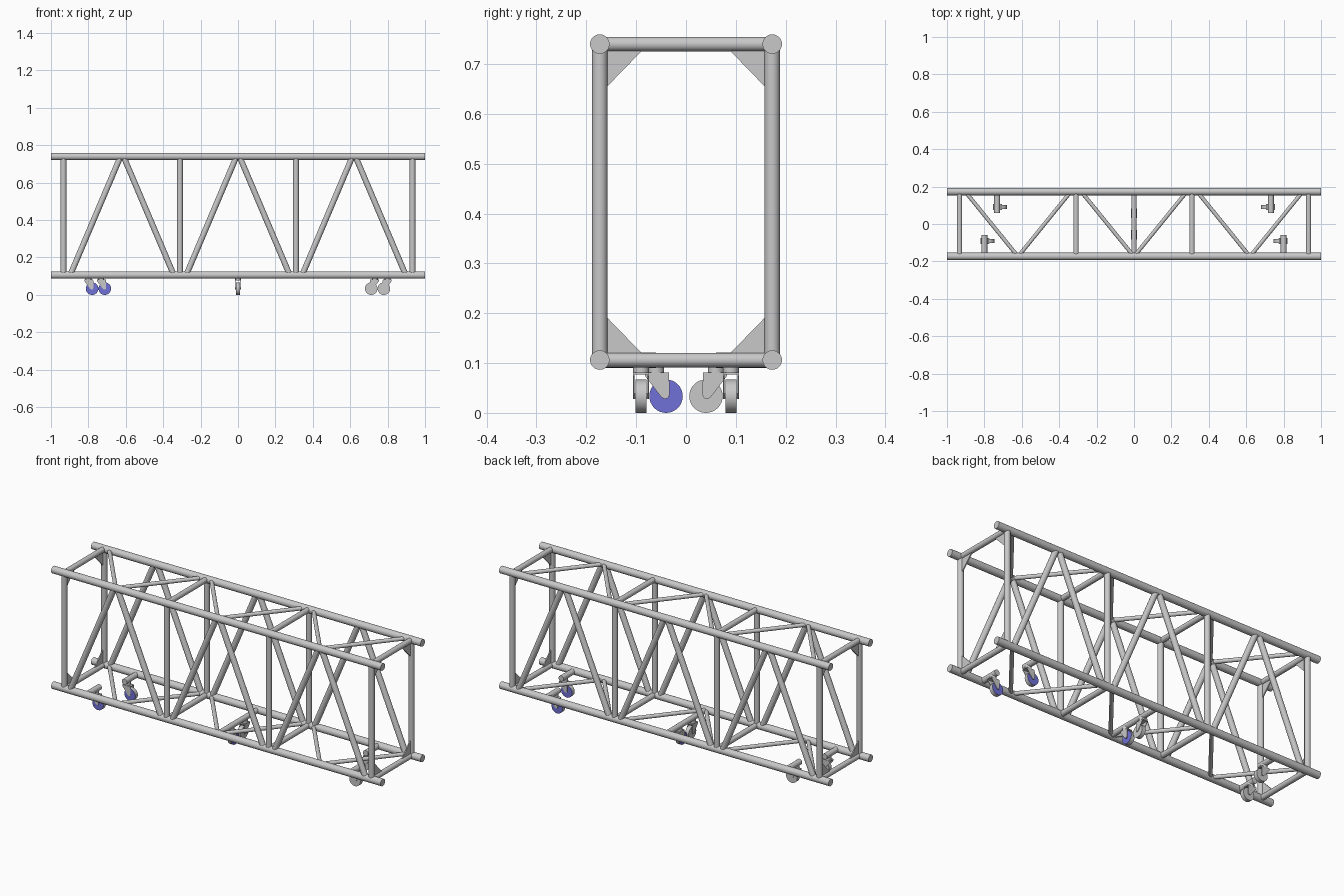
import bpy, bmesh, math
from mathutils import Vector, Matrix

cube = bpy.data.objects.get("Cube")
if cube:
    bpy.data.objects.remove(cube)


def make_material(name, color):
    mat = bpy.data.materials.new(name)
    mat.use_nodes = True
    mat.diffuse_color = color
    mat.node_tree.nodes["Principled BSDF"].inputs["Base Color"].default_value = color
    return mat


METAL = make_material("aluminium grey", (0.58, 0.58, 0.58, 1))
BLUE = make_material("wheel blue", (0.16, 0.16, 0.68, 1))

CHORD_Y, LOW, HIGH = 0.173, 0.106, 0.74
CHORD_R, BAR_R, THIN_R = 0.0195, 0.0155, 0.0105
FRAME_X, INNER_X, APEX_X = 0.933, 0.31, 0.62


def finish(name, bm, smooth=True):
    bmesh.ops.recalc_face_normals(bm, faces=bm.faces)
    mesh = bpy.data.meshes.new(name)
    bm.to_mesh(mesh)
    bm.free()
    mesh.materials.append(METAL)
    obj = bpy.data.objects.new(name, mesh)
    bpy.context.collection.objects.link(obj)
    if smooth:
        bpy.ops.object.select_all(action="DESELECT")
        obj.select_set(True)
        bpy.context.view_layer.objects.active = obj
        bpy.ops.object.shade_smooth_by_angle(angle=math.radians(35))
    return obj


def add_tube(bm, a, b, r, extend=0, segments=24):
    a, b = Vector(a), Vector(b)
    d = (b - a).normalized()
    a, b = a - d * extend, b + d * extend
    turn = d.to_track_quat("Z", "Y").to_matrix().to_4x4()
    bmesh.ops.create_cone(bm, cap_ends=True, segments=segments, radius1=r, radius2=r,
                          depth=(b - a).length,
                          matrix=Matrix.Translation((a + b) / 2) @ turn)


def add_plate(bm, outline, thickness):
    # Extrude an outline of 3D points along the given vector, centred
    t = Vector(thickness)
    face = bm.faces.new([bm.verts.new(Vector(p) - t / 2) for p in outline])
    new = bmesh.ops.extrude_face_region(bm, geom=[face])["geom"]
    bmesh.ops.translate(bm, vec=t, verts=[v for v in new if isinstance(v, bmesh.types.BMVert)])


# Zigzag as pairs (x at the wide end, x at the apex)
zigzag = []
for apex in (-APEX_X, 0, APEX_X):
    for s in (-1, 1):
        zigzag.append((apex + s * 0.27, apex + s * 0.013))

# Long chords
for side, y in (("front", -CHORD_Y), ("back", CHORD_Y)):
    for level, z in (("lower", LOW), ("upper", HIGH)):
        bm = bmesh.new()
        add_tube(bm, (-1, y, z), (1, y, z), CHORD_R, segments=32)
        finish(f"{side}_{level}_chord", bm)

    # Uprights and side bracing
    bm = bmesh.new()
    for x in (-FRAME_X, -INNER_X, INNER_X, FRAME_X):
        add_tube(bm, (x, y, LOW), (x, y, HIGH), BAR_R)
    finish(f"{side}_uprights", bm)
    bm = bmesh.new()
    for wide, tip in zigzag:
        add_tube(bm, (wide, y, LOW + 0.016), (tip, y, HIGH - 0.012), BAR_R, 0.01)
    finish(f"{side}_diagonals", bm)

# Cross bars and flat bracing, top and bottom
for level, z in (("lower", LOW), ("upper", HIGH)):
    bm = bmesh.new()
    xs = [-FRAME_X, -INNER_X, INNER_X, FRAME_X] + ([0] if level == "lower" else [])
    for x in xs:
        add_tube(bm, (x, -CHORD_Y, z), (x, CHORD_Y, z), BAR_R - 0.001)
    finish(f"{level}_cross_bars", bm)
    bm = bmesh.new()
    for wide, tip in zigzag:
        add_tube(bm, (wide, CHORD_Y - 0.015, z), (tip, 0.015 - CHORD_Y, z), THIN_R, 0.008)
    finish(f"{level}_diagonals", bm)

# Corner gussets of the end frames
bm = bmesh.new()
for x in (-FRAME_X, FRAME_X):
    for sy in (-1, 1):
        for z, sz in ((LOW, 1), (HIGH, -1)):
            y0, z0 = sy * (CHORD_Y - 0.012), z + sz * 0.012
            y1, z1 = sy * 0.09, z + sz * 0.084
            add_plate(bm, [(x, y0, z0), (x, y1, z0), (x, y1, z + sz * 0.015),
                           (x, sy * 0.157, z1), (x, y0, z1)], (0.006, 0, 0))
finish("corner_gussets", bm, False)

# Caster: trails towards local +x, painted wheel face on local -y
FORK = [(-0.022, 0.08), (0.026, 0.08), (0.027, 0.036), (0.023, 0.029),
        (0.016, 0.028), (0.01, 0.032), (-0.022, 0.074)]


def make_caster(name, x, y, angle):
    place = Matrix.Translation((x, y, 0)) @ Matrix.Rotation(angle, 4, "Z")
    bm = bmesh.new()
    add_tube(bm, (0, 0, 0.078), (0, 0, 0.1), 0.016)
    for s in (-1, 1):
        add_plate(bm, [(u, s * 0.0145, z) for u, z in FORK], (0, 0.003, 0))
    add_plate(bm, [(-0.022, -0.016, 0.079), (0.026, -0.016, 0.079),
                   (0.026, 0.016, 0.079), (-0.022, 0.016, 0.079)], (0, 0, 0.004))
    add_tube(bm, (0.02, -0.016, 0.0335), (0.02, 0.016, 0.0335), 0.005, segments=12)
    finish(name + "_fork", bm).matrix_world = place

    bm = bmesh.new()
    add_tube(bm, (0.02, -0.011, 0.0335), (0.02, 0.011, 0.0335), 0.0335, segments=32)
    wheel = finish(name + "_wheel", bm)
    wheel.data.materials.append(BLUE)
    for p in wheel.data.polygons:
        p.material_index = int(p.normal.y < -0.9)
    wheel.matrix_world = place


# End casters hang from short stubs, middle ones from the centre cross bar
bm = bmesh.new()
for sx, end, angle in ((-1, "right", 0), (1, "left", math.pi)):
    for sy, side, x in ((-1, "front", 0.8), (1, "back", 0.732)):
        add_tube(bm, (sx * x, sy * CHORD_Y, LOW), (sx * x, sy * 0.06, LOW), BAR_R)
        make_caster(f"{side}_{end}_caster", sx * x, sy * 0.09, angle)
finish("caster_stubs", bm)
for s, side in ((-1, "front"), (1, "back")):
    make_caster(f"{side}_middle_caster", 0, s * 0.06, -s * math.pi / 2)
